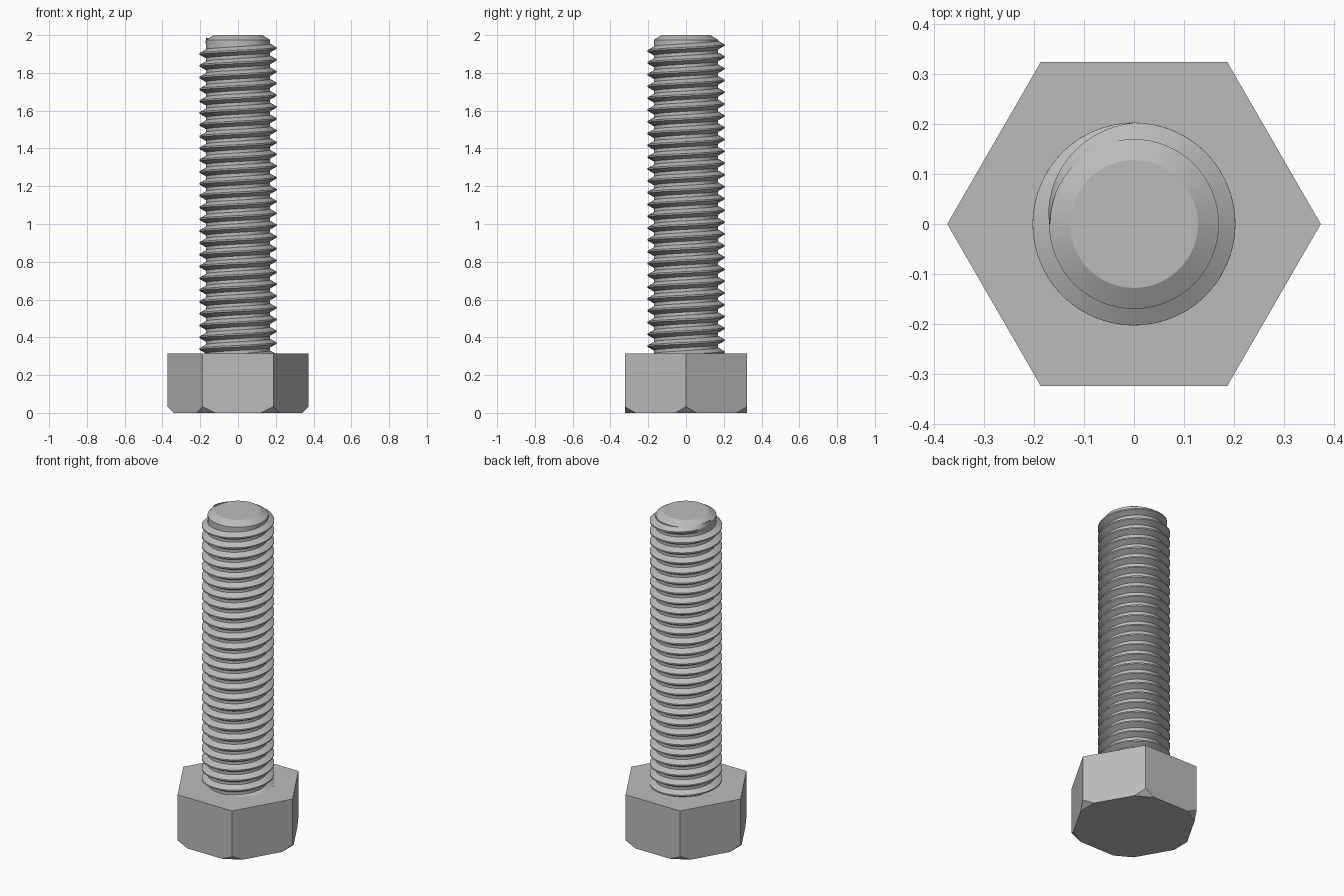
import bpy
import bmesh
from math import cos, sin, pi, tau, radians
from mathutils import Vector

cube = bpy.data.objects.get("Cube")
if cube:
    bpy.data.objects.remove(cube, do_unlink=True)

HEAD_R, HEAD_H = 0.374, 0.314
ROOT_R, CREST_R = 0.17, 0.203
PITCH, STEPS = 0.0625, 64

steel = bpy.data.materials.new("steel grey")
steel.use_nodes = True
grey = (0.5, 0.5, 0.5, 1)
steel.diffuse_color = grey
steel.node_tree.nodes["Principled BSDF"].inputs["Base Color"].default_value = grey


def polar(r, a, z):
    return Vector((r * cos(a), r * sin(a), z))


def finish(bm, name, smooth=None):
    bmesh.ops.recalc_face_normals(bm, faces=bm.faces)
    mesh = bpy.data.meshes.new(name)
    bm.to_mesh(mesh)
    bm.free()
    mesh.materials.append(steel)
    obj = bpy.data.objects.new(name, mesh)
    bpy.context.collection.objects.link(obj)
    if smooth:
        bpy.ops.object.select_all(action='DESELECT')
        obj.select_set(True)
        bpy.context.view_layer.objects.active = obj
        bpy.ops.object.shade_smooth_by_angle(angle=radians(smooth))
    return obj


def skin(bm, rings, closed):
    """Join successive rows of vertices with quads."""
    for a, b in zip(rings, rings[1:]):
        n = len(a)
        for j in range(n if closed else n - 1):
            k = (j + 1) % n
            bm.faces.new((a[j], a[k], b[k], b[j]))


# Hexagonal head, with a flat cut across each bottom corner
bm = bmesh.new()
base = bm.faces.new([bm.verts.new(polar(HEAD_R, i * pi / 3, 0)) for i in range(6)])
top = bmesh.ops.extrude_face_region(bm, geom=[base], use_keep_orig=True)
bmesh.ops.translate(bm, vec=(0, 0, HEAD_H),
                    verts=[v for v in top["geom"] if isinstance(v, bmesh.types.BMVert)])
for i in range(6):
    a = i * pi / 3
    cut = bmesh.ops.bisect_plane(
        bm, geom=bm.verts[:] + bm.edges[:] + bm.faces[:],
        plane_co=polar(HEAD_R - 0.033, a, 0), plane_no=polar(1, a, -1), clear_outer=True)
    edges = [e for e in cut["geom_cut"] if isinstance(e, bmesh.types.BMEdge)]
    bmesh.ops.holes_fill(bm, edges=edges, sides=0)
finish(bm, "hex_head")

# Plain core of the shank, with a chamfered tip
bm = bmesh.new()
profile = [(ROOT_R, HEAD_H - 0.02), (ROOT_R, 1.975), (0.128, 2.0)]
rings = [[bm.verts.new(polar(r, tau * i / STEPS, z)) for i in range(STEPS)]
         for r, z in profile]
skin(bm, rings, True)
bm.faces.new(rings[0])
bm.faces.new(rings[-1])
finish(bm, "shank_core", 30)

# Right-handed thread ridge that fades out near the tip
bm = bmesh.new()
END_ANGLE, END_Z, TURNS = pi, 1.963, 26.7
rings = []
count = int(TURNS * STEPS)
for i in range(count + 1):
    turn = TURNS * i / count
    left = TURNS - turn
    size = min(1, left / 0.25)
    a = END_ANGLE - tau * left
    z = END_Z - PITCH * left
    crest = ROOT_R + (CREST_R - ROOT_R) * size
    section = [(ROOT_R - 0.002, -0.024), (crest, -0.004),
               (crest, 0.004), (ROOT_R - 0.002, 0.024)]
    rings.append([bm.verts.new(polar(r, a, z + dz)) for r, dz in section])
skin(bm, rings, True)
bm.faces.new(rings[0])
bm.faces.new(rings[-1])
finish(bm, "thread", 30)
